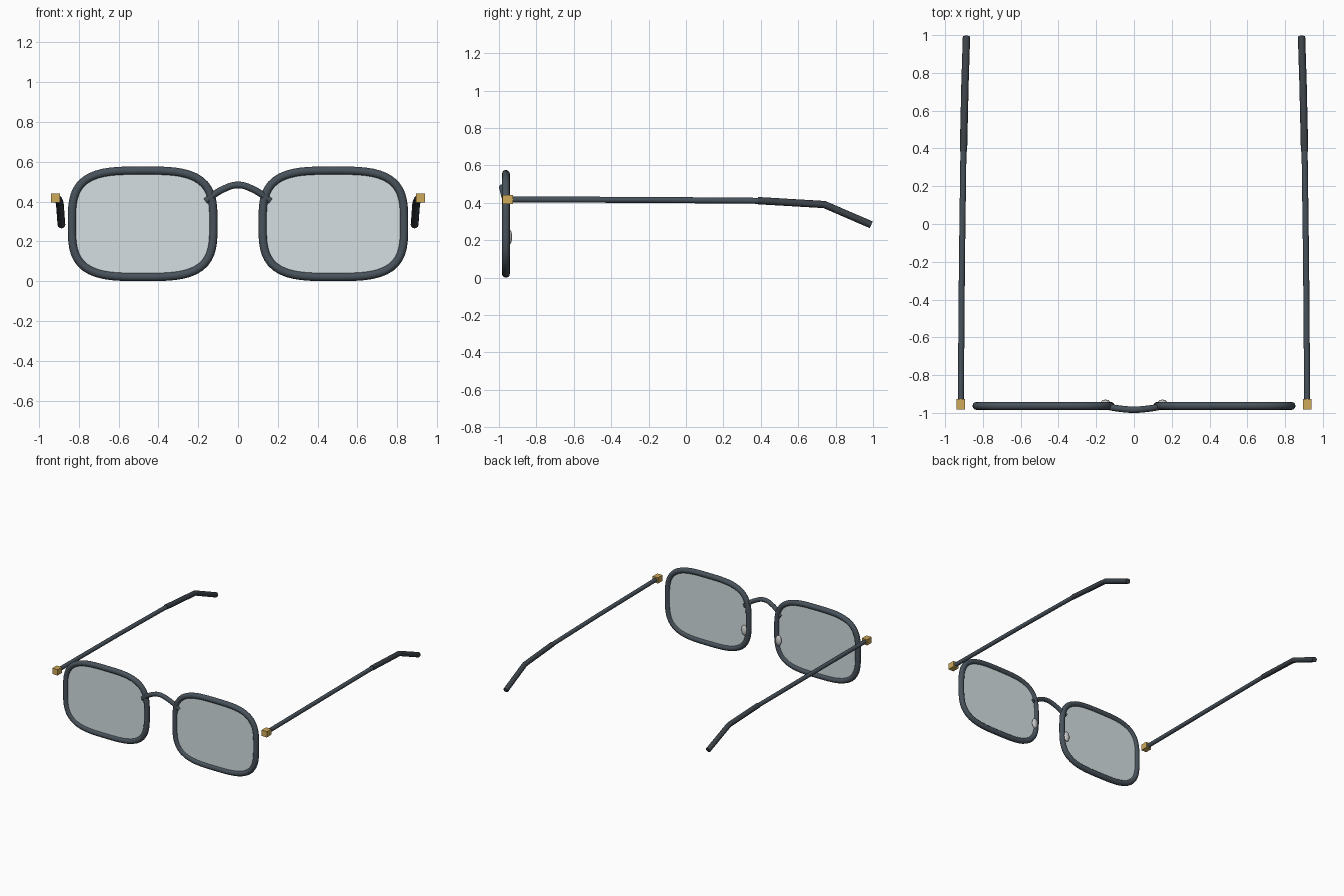
import bpy, bmesh, math
from mathutils import Matrix

if "Cube" in bpy.data.objects:
    bpy.data.objects.remove(bpy.data.objects["Cube"])


def material(name, color):
    m = bpy.data.materials.new(name)
    m.diffuse_color = color
    m.use_nodes = True
    m.node_tree.nodes["Principled BSDF"].inputs["Base Color"].default_value = m.diffuse_color
    return m


FRAME = material("slate_frame", (0.065, 0.085, 0.105, 1))
TIP = material("dark_tip", (0.045, 0.055, 0.065, 1))
GOLD = material("gold_hinge", (0.62, 0.40, 0.10, 1))
GLASS = material("lens_glass", (0.66, 0.74, 0.76, 0.5))
PAD = material("clear_pad", (0.7, 0.7, 0.68, 0.8))
FRONT_Y = -0.963


def finish(obj, mat):
    obj.data.materials.clear()
    obj.data.materials.append(mat)
    bpy.ops.object.select_all(action='DESELECT')
    obj.select_set(True)
    bpy.context.view_layer.objects.active = obj
    if obj.type == 'CURVE':
        bpy.ops.object.convert(target='MESH')
    obj = bpy.context.view_layer.objects.active
    bpy.ops.object.shade_smooth_by_angle(angle=math.radians(40))
    return obj


def tube(name, pts, r, mat, cyclic=False, smooth=False):
    c = bpy.data.curves.new(name, 'CURVE')
    c.dimensions = '3D'
    c.bevel_depth, c.bevel_resolution, c.use_fill_caps = r, 4, True
    if smooth:
        s = c.splines.new('BEZIER')
        s.bezier_points.add(len(pts) - 1)
        for bp, p in zip(s.bezier_points, pts):
            bp.co = p
            bp.handle_left_type = bp.handle_right_type = 'AUTO'
    else:
        s = c.splines.new('POLY')
        s.points.add(len(pts) - 1)
        for sp, p in zip(s.points, pts):
            sp.co = (*p, 1)
    s.use_cyclic_u = cyclic
    obj = bpy.data.objects.new(name, c)
    bpy.context.collection.objects.link(obj)
    return finish(obj, mat)


def from_bmesh(name, bm, mat):
    bmesh.ops.recalc_face_normals(bm, faces=bm.faces)
    me = bpy.data.meshes.new(name)
    bm.to_mesh(me)
    bm.free()
    obj = bpy.data.objects.new(name, me)
    bpy.context.collection.objects.link(obj)
    return finish(obj, mat)


def rim_outline(cx, a, b, y, n=3.4, count=72):
    """Rounded-rectangle (superellipse) loop in the lens plane."""
    pts = []
    for i in range(count):
        t = 2 * math.pi * i / count
        c, s = math.cos(t), math.sin(t)
        k = (abs(c) ** n + abs(s) ** n) ** (-1 / n)
        pts.append((cx + a * c * k, y, 0.288 + b * s * k))
    return pts


for side, s in (("left", -1), ("right", 1)):
    # rim and lens
    tube("rim_" + side, rim_outline(s * 0.479, 0.355, 0.267, FRONT_Y), 0.021, FRAME, cyclic=True)
    bm = bmesh.new()
    face = bm.faces.new([bm.verts.new(p) for p in rim_outline(s * 0.479, 0.35, 0.262, FRONT_Y - 0.005)])
    ext = bmesh.ops.extrude_face_region(bm, geom=[face], use_keep_orig=True)
    bmesh.ops.translate(bm, vec=(0, 0.01, 0),
                        verts=[v for v in ext["geom"] if isinstance(v, bmesh.types.BMVert)])
    from_bmesh("lens_" + side, bm, GLASS)

    # hinge block
    bm = bmesh.new()
    bmesh.ops.create_cube(bm, size=1, matrix=Matrix.Translation((s * 0.917, -0.954, 0.418))
                          @ Matrix.Diagonal((0.046, 0.056, 0.046, 1)))
    from_bmesh("hinge_" + side, bm, GOLD)

    # temple arm and its bent ear tip
    tube("temple_" + side, [(s * 0.917, -0.95, 0.418), (s * 0.911, -0.2, 0.416),
                            (s * 0.903, 0.4, 0.411)], 0.016, FRAME)
    tube("ear_tip_" + side, [(s * 0.903, 0.385, 0.412), (s * 0.895, 0.74, 0.391),
                             (s * 0.887, 0.99, 0.283)], 0.0195, TIP)

    # nose pad
    bm = bmesh.new()
    bmesh.ops.create_uvsphere(bm, u_segments=20, v_segments=12, radius=1,
                              matrix=Matrix.Translation((s * 0.151, -0.944, 0.217))
                              @ Matrix.Diagonal((0.024, 0.014, 0.04, 1)))
    from_bmesh("nose_pad_" + side, bm, PAD)

# arched bridge
tube("bridge", [(-0.162, -0.962, 0.403), (-0.08, -0.977, 0.459), (0, -0.983, 0.483),
                (0.08, -0.977, 0.459), (0.162, -0.962, 0.403)], 0.017, FRAME, smooth=True)
